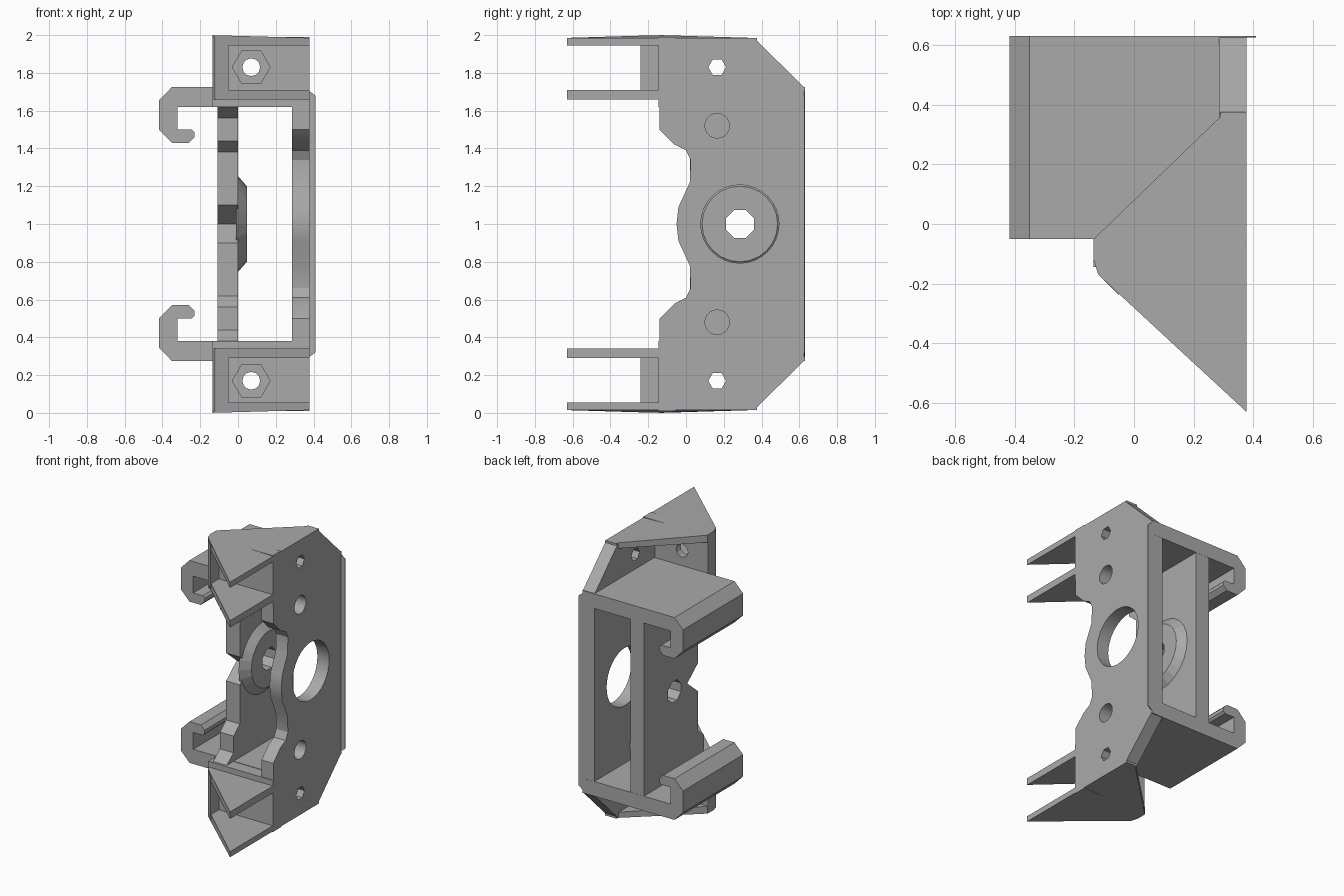
import bpy, bmesh, math
from mathutils import Vector

cube = bpy.data.objects.get("Cube")
if cube:
    bpy.data.objects.remove(cube, do_unlink=True)

grey = bpy.data.materials.new("plain grey")
grey.use_nodes = True
grey.diffuse_color = (0.4, 0.4, 0.4, 1)
grey.node_tree.nodes["Principled BSDF"].inputs["Base Color"].default_value = (0.4, 0.4, 0.4, 1)


def place(axis, a, b, t):
    """Profile point (a, b) at depth t along the axis."""
    return {"x": (t, a, b), "y": (a, t, b), "z": (a, b, t)}[axis]


def prism(name, axis, pts, lo, hi, flip=False, hi_pts=None, taper=0):
    """Extrude a profile along an axis; flip mirrors it about mid height."""
    bm = bmesh.new()
    low = [bm.verts.new(place(axis, a, b, lo)) for a, b in pts]
    top = [bm.verts.new(place(axis, a, b, hi)) for a, b in hi_pts or pts]
    bm.faces.new(low)
    bm.faces.new(top)
    n = len(pts)
    for i in range(n):
        j = (i + 1) % n
        bm.faces.new((low[i], low[j], top[j], top[i]))
    for v in top:
        v.co.z -= taper * abs(v.co.y + 0.14)
    if flip:
        for v in bm.verts:
            v.co.z = 2 - v.co.z
    bmesh.ops.recalc_face_normals(bm, faces=bm.faces)
    mesh = bpy.data.meshes.new(name)
    bm.to_mesh(mesh)
    bm.free()
    mesh.materials.append(grey)
    obj = bpy.data.objects.new(name, mesh)
    bpy.context.collection.objects.link(obj)
    return obj


def ring(a, b, r, n, turn=0.0):
    """Regular polygon profile."""
    return [(a + r * math.cos(2 * math.pi * (i + turn) / n),
             b + r * math.sin(2 * math.pi * (i + turn) / n)) for i in range(n)]


def cut(obj, axis, pts, lo, hi, flip=False):
    """Cut a prism out of a part."""
    cutter = prism("cutter", axis, pts, lo, hi, flip)
    cutter.hide_render = True
    mod = obj.modifiers.new("cut", "BOOLEAN")
    mod.operation = "DIFFERENCE"
    mod.solver = "EXACT"
    mod.object = cutter
    bpy.context.view_layer.objects.active = obj
    bpy.ops.object.modifier_apply(modifier=mod.name)
    bpy.data.objects.remove(cutter, do_unlink=True)


def smooth(obj):
    bpy.ops.object.select_all(action="DESELECT")
    obj.select_set(True)
    bpy.context.view_layer.objects.active = obj
    bpy.ops.object.shade_smooth_by_angle(angle=math.radians(25))


def doubled(half):
    """Close an upper-half outline with its mirror about mid height."""
    return half + [(a, 2 - b) for a, b in reversed(half) if b != 1]


# Side plate with wavy front edge, large bore and screw holes
plate = prism("side_plate", "x", doubled([
    (-.05, 1), (-.04, 1.09), (.02, 1.22), (.025, 1.34), (0, 1.39), (-.06, 1.42),
    (-.14, 1.5), (-.14, 1.985), (.37, 1.975), (.63, 1.72)]), .285, .378)
cut(plate, "x", ring(.285, 1, .207, 32), .2, .5)
for flip in (False, True):
    cut(plate, "x", ring(.165, 1.52, .065, 20), .2, .5, flip)
    cut(plate, "x", ring(.165, 1.83, .047, 6), .2, .5, flip)
smooth(plate)

# Thin flange along the back edge of the plate
prism("back_flange", "y", doubled([(.37, 1.71), (.41, 1.68)]), .625, .631)

# Inner wall with stepped, notched front edge
wall = prism("inner_wall", "x", doubled([
    (.14, 1), (.02, 1.1), (.02, 1.38), (-.05, 1.44), (-.05, 1.56),
    (-.14, 1.63), (.63, 1.63)]), -.108, 0)
cut(wall, "x", ring(.285, 1, .08, 8, .5), -.3, .2)

# Raised boss around the wall bore
boss = prism("wall_boss", "x", ring(.285, 1, .265, 24), -.01, .047,
             hi_pts=ring(.285, 1, .2, 24))
cut(boss, "x", ring(.285, 1, .08, 8, .5), -.3, .2)

# Parts repeated at the top and the bottom
for end, flip in (("upper", False), ("lower", True)):
    # Shelf running into a hooked rail
    prism(end + "_hook_rail", "y", [
        (.378, 1.725), (-.35, 1.725), (-.418, 1.655), (-.418, 1.5), (-.35, 1.43),
        (-.26, 1.43), (-.23, 1.46), (-.23, 1.485), (-.245, 1.5), (-.32, 1.5),
        (-.32, 1.62), (.378, 1.62)], -.05, .631, flip)

    # Pointed outer cover and inner prong
    prism(end + "_cover", "z", [
        (.378, -.631), (.378, .375), (.29, .375), (.29, .36), (-.135, -.05),
        (-.135, -.12), (-.12, -.17)], 1.945, 2, flip, taper=.03)
    prism(end + "_prong", "z", [
        (.378, -.631), (.378, -.05), (-.135, -.05), (-.135, -.12), (-.12, -.17)],
        1.66, 1.71, flip)

    # End cheek joining cover and prong
    prism(end + "_cheek", "z", [
        (-.135, -.06), (-.135, -.12), (-.12, -.17), (-.05, -.24), (-.05, -.06)],
        1.67, 1.99, flip)

    # Screw web with hexagonal nut pocket
    web = prism(end + "_screw_web", "y", [
        (-.135, 1.62), (.378, 1.62), (.378, 1.99), (-.135, 1.99)], -.145, -.055, flip)
    cut(web, "y", ring(.07, 1.83, .1, 6), -.3, -.105, flip)
    cut(web, "y", ring(.07, 1.83, .047, 12), -.3, .2, flip)
